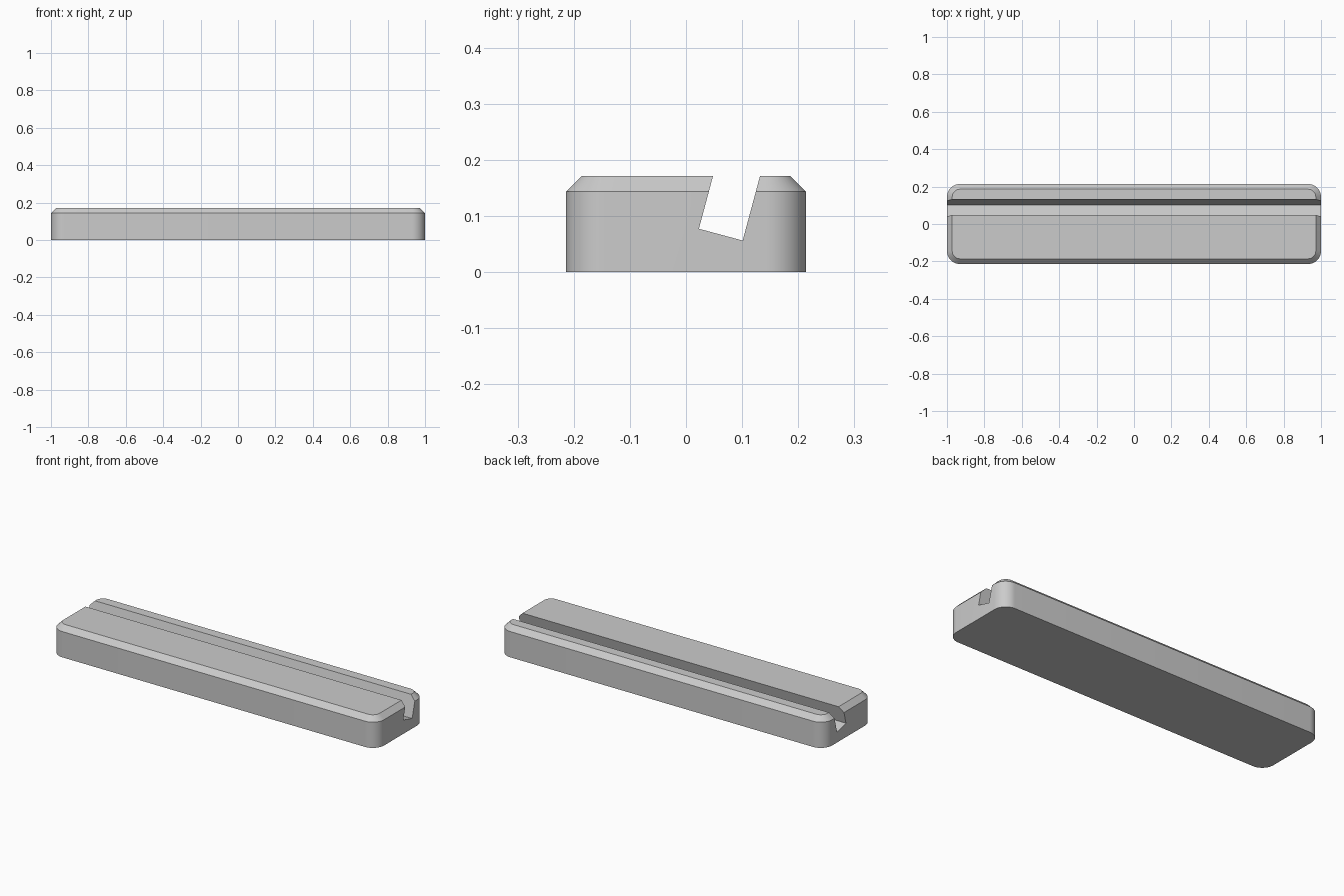
import bpy, bmesh, math

if "Cube" in bpy.data.objects:
    bpy.data.objects.remove(bpy.data.objects["Cube"])

HALF_X, HALF_Y, HEIGHT = 1.0, 0.214, 0.171
RADIUS, CHAMFER, STEPS = 0.07, 0.028, 12

grey = bpy.data.materials.new("light grey")
grey.use_nodes = True
colour = (0.6, 0.6, 0.6, 1)
grey.diffuse_color = colour
grey.node_tree.nodes["Principled BSDF"].inputs["Base Color"].default_value = colour


def make_object(name, bm):
    bmesh.ops.recalc_face_normals(bm, faces=bm.faces)
    mesh = bpy.data.meshes.new(name)
    bm.to_mesh(mesh)
    bm.free()
    mesh.materials.append(grey)
    obj = bpy.data.objects.new(name, mesh)
    bpy.context.collection.objects.link(obj)
    return obj


def loft(name, loops):
    """Skin a stack of matching closed loops and cap both ends."""
    bm = bmesh.new()
    rings = [[bm.verts.new(p) for p in loop] for loop in loops]
    n = len(rings[0])
    for low, high in zip(rings, rings[1:]):
        for i in range(n):
            j = (i + 1) % n
            bm.faces.new((low[i], low[j], high[j], high[i]))
    bm.faces.new(rings[0][::-1])
    bm.faces.new(rings[-1])
    return make_object(name, bm)


def rounded_outline(inset, z):
    """Rounded rectangle, shrunk evenly by the inset."""
    points = []
    r = RADIUS - inset
    for corner, (sx, sy) in enumerate([(1, 1), (-1, 1), (-1, -1), (1, -1)]):
        for k in range(STEPS + 1):
            a = math.pi / 2 * (corner + k / STEPS)
            points.append((sx * (HALF_X - RADIUS) + r * math.cos(a),
                           sy * (HALF_Y - RADIUS) + r * math.sin(a), z))
    return points


# Base block with rounded corners and a chamfered top rim
base = loft("stand_base", [rounded_outline(0, 0),
                           rounded_outline(0, HEIGHT - CHAMFER),
                           rounded_outline(CHAMFER, HEIGHT)])

# Slot cutter: a box section leaning back by 15 degrees, open at the top
lean = math.tan(math.radians(15))
rise = 0.1
section = [(0.023, 0.077), (0.101, 0.056),
           (0.132 + lean * rise, HEIGHT + rise),
           (0.048 + lean * rise, HEIGHT + rise)]
cutter = loft("slot_cutter", [[(x, y, z) for y, z in section] for x in (-1.2, 1.2)])
cutter.hide_render = True
cutter.hide_viewport = True

# Cut the slot through the full length, then bake the result
cut = base.modifiers.new("slot", 'BOOLEAN')
cut.operation = 'DIFFERENCE'
cut.solver = 'EXACT'
cut.object = cutter
bpy.context.view_layer.objects.active = base
base.select_set(True)
bpy.ops.object.modifier_apply(modifier=cut.name)
bpy.data.objects.remove(cutter)

# Smooth the rounded corners, keep the edges crisp
bpy.ops.object.shade_smooth_by_angle(angle=math.radians(25))
